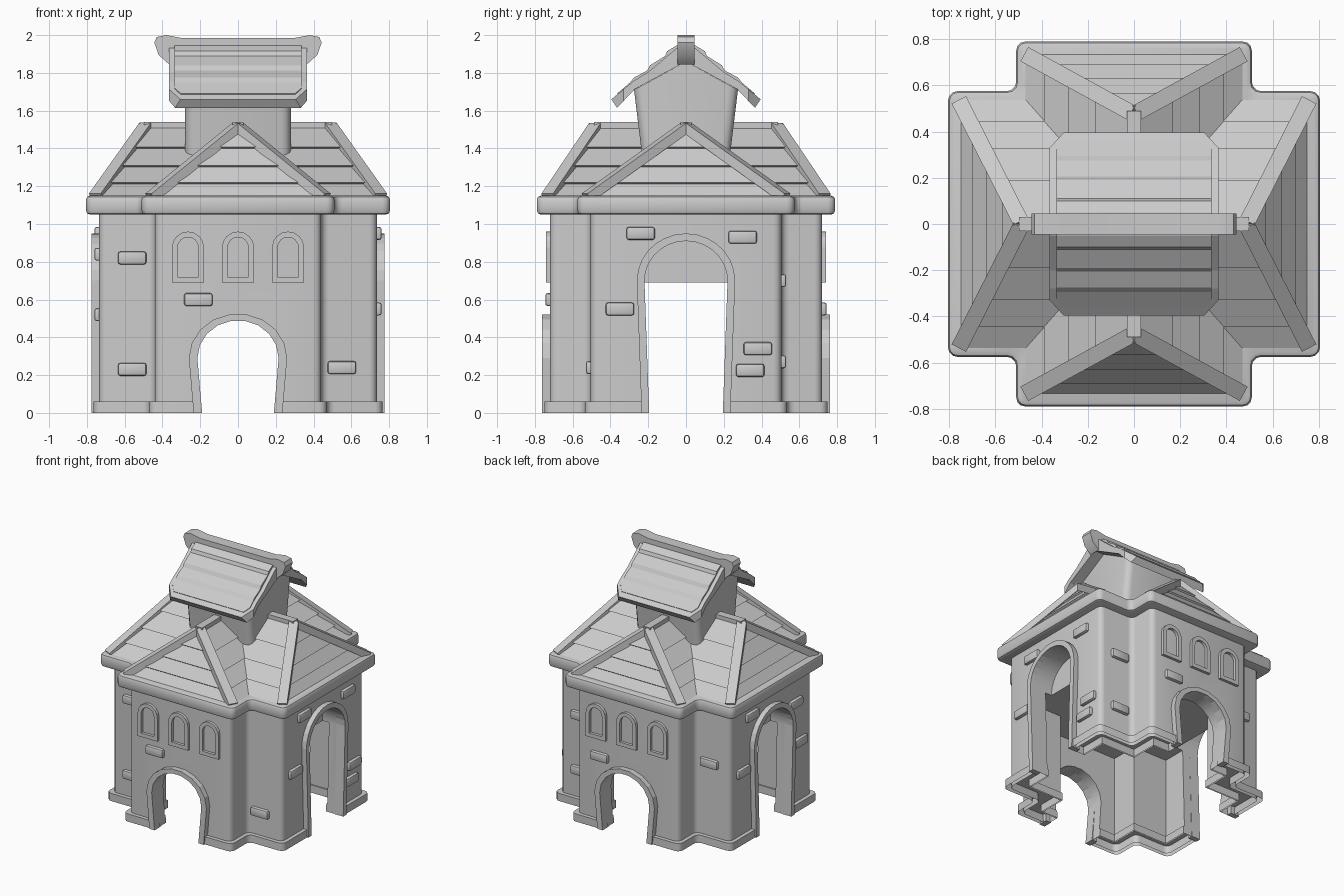
import bpy, bmesh, math
from mathutils import Vector, Matrix

cube = bpy.data.objects.get("Cube")
if cube:
    bpy.data.objects.remove(cube)

GREY = (0.6, 0.6, 0.6, 1)
stone = bpy.data.materials.new("plain_grey_stone")
stone.use_nodes = True
stone.diffuse_color = GREY
stone.node_tree.nodes["Principled BSDF"].inputs["Base Color"].default_value = GREY

MAPS = {"x": lambda u, v, d: (d, u, v),
        "front": lambda u, v, d: (u, -d, v),
        "z": lambda u, v, d: (u, v, d)}


def smooth_edges(ob):
    bpy.ops.object.select_all(action="DESELECT")
    ob.select_set(True)
    bpy.context.view_layer.objects.active = ob
    bpy.ops.object.shade_smooth_by_angle(angle=math.radians(35))


def finish(bm, name, turn=0, smooth=False):
    """Turn the mesh by quarter turns about z and make it an object."""
    bmesh.ops.rotate(bm, verts=bm.verts, matrix=Matrix.Rotation(turn * math.pi / 2, 3, "Z"))
    bmesh.ops.recalc_face_normals(bm, faces=bm.faces)
    me = bpy.data.meshes.new(name)
    bm.to_mesh(me)
    bm.free()
    me.materials.append(stone)
    ob = bpy.data.objects.new(name, me)
    bpy.context.collection.objects.link(ob)
    if smooth:
        smooth_edges(ob)
    return ob


def skin(bm, a, b):
    for i in range(len(a)):
        j = (i + 1) % len(a)
        bm.faces.new((a[i], a[j], b[j], b[i]))


def prism(pts, axis, d0, d1):
    """Extrude a closed outline between two depths."""
    bm, to3 = bmesh.new(), MAPS[axis]
    a, b = ([bm.verts.new(to3(u, v, d)) for u, v in pts] for d in (d0, d1))
    bm.faces.new(a)
    bm.faces.new(b[::-1])
    skin(bm, a, b)
    bmesh.ops.recalc_face_normals(bm, faces=bm.faces)
    return bm


def band(outer, inner, d0, d1, closed):
    """Frame between two matching outlines on the front."""
    bm, to3 = bmesh.new(), MAPS["front"]
    rows = [[bm.verts.new(to3(*p, d)) for p in line]
            for line, d in ((outer, d0), (outer, d1), (inner, d1), (inner, d0))]
    sections = list(zip(*rows))
    for a, b in zip(sections, sections[1:] + sections[:1] if closed else sections[1:]):
        skin(bm, a, b)
    if not closed:
        bm.faces.new(sections[0])
        bm.faces.new(sections[-1])
    return bm


def bevel(bm, test, size, seg=2):
    edges = [e for e in bm.edges if test(e)]
    bmesh.ops.bevel(bm, geom=edges, offset=size, segments=seg, profile=0.5, affect="EDGES")


def upright(e):
    d = e.verts[0].co - e.verts[1].co
    return abs(d.z) > 0.9 * d.length


def cross(z0, z1, grow, size):
    """Cross-shaped block, grown outward from the wall line."""
    X, Y, x, y = 0.735 + grow, 0.72 + grow, 0.44 + grow, 0.505 + grow
    q = [(X, y), (x, y), (x, Y)]
    pts = q + [(-u, v) for u, v in q[::-1]] + [(-u, -v) for u, v in q] + [(u, -v) for u, v in q[::-1]]
    bm = prism(pts, "z", z0, z1)
    if size:
        bevel(bm, upright, size, 3)
    return bm


def arch(foot, wide, base, spring, top, n):
    curve = [(-wide * math.cos(math.pi * i / n), spring + (top - spring) * math.sin(math.pi * i / n))
             for i in range(n + 1)]
    return [(-foot, base)] + curve + [(foot, base)]


def hollow(ob, cutters):
    """Cut the openings and leave the foot of the wall open."""
    for c in cutters:
        m = ob.modifiers.new("cut", "BOOLEAN")
        m.operation, m.solver, m.object = "DIFFERENCE", "EXACT", c
    dg = bpy.context.evaluated_depsgraph_get()
    me = bpy.data.meshes.new_from_object(ob.evaluated_get(dg))
    ob.modifiers.clear()
    bm = bmesh.new()
    bm.from_mesh(me)
    foot = [f for f in bm.faces if f.normal.z < -0.9 and f.calc_center_median().z < 0.01]
    bmesh.ops.delete(bm, geom=foot, context="FACES")
    bm.to_mesh(me)
    bm.free()
    ob.data = me
    smooth_edges(ob)


# Arched openings: short at front and back, tall at the sides
short_in, short_out = arch(0.19, 0.215, 0, 0.29, 0.49, 9), arch(0.235, 0.26, 0, 0.29, 0.525, 9)
tall_in, tall_out = arch(0.195, 0.22, 0, 0.7, 0.91, 14), arch(0.235, 0.26, 0, 0.7, 0.95, 14)
win_in, win_out = arch(0.055, 0.055, 0.72, 0.875, 0.93, 8), arch(0.085, 0.085, 0.69, 0.875, 0.96, 8)

# Walls and plinth around one cross-shaped room
walls = finish(cross(0, 1.08, 0, 0.04), "walls")
plinth = finish(cross(0, 0.06, 0.03, 0.04), "plinth")
arches = []
for turn in range(4):
    outline = [(u, v - (0.1 if v == 0 else 0)) for u, v in (tall_in if turn % 2 else short_in)]
    arches.append(finish(prism(outline, "front", 0.58, 0.95), "arch_cutter", turn))
for ob, inset in ((walls, 0.1), (plinth, 0.11)):
    room = finish(cross(-0.1, 0.69, -inset, 0), "room_cutter")
    hollow(ob, arches + [room])
    bpy.data.objects.remove(room)
for c in arches:
    bpy.data.objects.remove(c)

# Arch surrounds and windows
for turn in range(4):
    if turn % 2:
        finish(band(tall_out, tall_in, 0.70, 0.775, False), "tall_arch_frame", turn)
    else:
        finish(band(short_out, short_in, 0.69, 0.762, False), "short_arch_frame", turn)
        for x in (-0.265, 0, 0.265):
            o, i = ([(u + x, v) for u, v in line] for line in (win_out, win_in))
            finish(band(o, i, 0.70, 0.742, True), "window_frame", turn)

# Raised bricks as (across, height) per wall depth and quarter turn
BRICKS = [(0, 0.72, [(-0.21, 0.6)]), (2, 0.72, [(-0.24, 0.55)]),
          (0, 0.505, [(-0.56, 0.82), (-0.56, 0.23), (0.55, 0.24)]),
          (2, 0.505, [(-0.56, 0.7), (-0.56, 0.27), (0.56, 0.63)]),
          (1, 0.735, [(-0.24, 0.95), (0.3, 0.93), (-0.35, 0.55), (0.38, 0.34), (0.34, 0.225)]),
          (3, 0.735, [(-0.24, 0.95), (0.3, 0.84), (-0.35, 0.55), (0.36, 0.52)])]
for turn, depth, spots in BRICKS:
    for u, v in spots:
        pts = [(u + a * 0.075, v + b * 0.034) for a, b in ((-1, -1), (1, -1), (1, 1), (-1, 1))]
        bm = prism(pts, "front", depth - 0.02, depth + 0.025)
        bevel(bm, lambda e: True, 0.012)
        finish(bm, "raised_brick", turn, True)

# Eaves slab
eaves = cross(1.05, 1.15, 0.07, 0.04)
bevel(eaves, lambda e: abs(e.verts[0].co.z - e.verts[1].co.z) < 1e-4, 0.022)
finish(eaves, "eaves", 0, True)


# Crossing hipped roofs with lapped rows
def hip_roof(name, long, wide, turn):
    bm = bmesh.new()
    steps, rings = (0, 0.2, 0.43, 0.69, 1), []
    for lo, hi in zip(steps, steps[1:]):
        for t, lift in ((lo, 0.02), (hi, 0)):
            hx = long + (0.48 - long) * t + lift * 0.5
            hy = wide * (1 - t) + lift + 0.01
            z = 1.135 + 0.385 * t + lift * 0.4
            rings.append([bm.verts.new((a * hx, b * hy, z)) for a, b in ((-1, -1), (1, -1), (1, 1), (-1, 1))])
    for r, s in zip(rings, rings[1:]):
        skin(bm, r, s)
    bm.faces.new(rings[0][::-1])
    bm.faces.new(rings[-1])
    finish(bm, name, turn)


def beam(name, a, b, w, h):
    a, b = Vector(a), Vector(b)
    d = (b - a).normalized()
    side = d.cross(Vector((0, 0, 1))).normalized() * w / 2
    up = side.cross(d).normalized() * h / 2
    bm = bmesh.new()
    r = [[bm.verts.new(p + s * side + t * up) for s, t in ((-1, -1), (1, -1), (1, 1), (-1, 1))] for p in (a, b)]
    bm.faces.new(r[0])
    bm.faces.new(r[1])
    skin(bm, *r)
    finish(bm, name)


hip_roof("side_roof", 0.745, 0.52, 0)
hip_roof("front_back_roof", 0.73, 0.45, 1)
for sx in (-1, 1):
    for sy in (-1, 1):
        beam("side_hip_beam", (sx * 0.752, sy * 0.525, 1.14), (sx * 0.485, 0, 1.515), 0.07, 0.05)
        beam("front_hip_beam", (sx * 0.462, sy * 0.728, 1.14), (0, sy * 0.475, 1.515), 0.07, 0.05)
beam("side_ridge_beam", (-0.498, 0, 1.512), (0.498, 0, 1.512), 0.06, 0.054)
beam("front_ridge_beam", (0, -0.488, 1.512), (0, 0.488, 1.512), 0.06, 0.054)


def mirrored(half):
    """Outline symmetric about zero from its right half, top to bottom."""
    return [(-u, v) for u, v in half[::-1] if u] + half


# Tower with flaring sides and rounded corners
tower = prism(mirrored([(0, 1.86), (0.275, 1.71), (0.23, 1.34)]), "x", -0.28, 0.28)
bevel(tower, lambda e: abs(e.verts[0].co.x - e.verts[1].co.x) < 0.01 and upright(e), 0.05, 3)
finish(tower, "tower", 0, True)

# Tower roof: bent slab with clipped corners, topped by lapped planks
under = [(0.365, 1.615), (0.27, 1.715), (0, 1.86)]
slab = [(0, 1.945), (0.05, 1.93), (0.2, 1.805), (0.28, 1.755), (0.395, 1.66)]
planks = [(0.05, 1.945), (0.1, 1.915), (0.11, 1.89), (0.19, 1.84), (0.205, 1.813),
          (0.275, 1.775), (0.295, 1.75), (0.365, 1.69)]
for name, top, low, half in (("tower_roof_slab", slab, under, 0.365),
                             ("tower_roof_planks", planks, [(0.35, 1.66), (0, 1.89)], 0.335)):
    loop = top + low
    bm = prism(loop + [(-u, v) for u, v in loop[::-1] if u], "x", -half, half)
    for sx in (-1, 1):
        for sy in (-1, 1):
            geom = bm.verts[:] + bm.edges[:] + bm.faces[:]
            bmesh.ops.bisect_plane(bm, geom=geom, plane_co=(sx * half, sy * 0.33, 0),
                                   plane_no=(sx * 0.065, sy * 0.06, 0), clear_outer=True)
            bmesh.ops.holes_fill(bm, edges=[e for e in bm.edges if e.is_boundary])
    finish(bm, name)

# Ridge cap with drooping ends
half = [(0.3, 1.985), (0.38, 2.0), (0.43, 1.99), (0.443, 1.96), (0.42, 1.895), (0.365, 1.845), (0.36, 1.9)]
finish(prism(mirrored(half), "front", -0.045, 0.045), "ridge_cap", 0, True)
